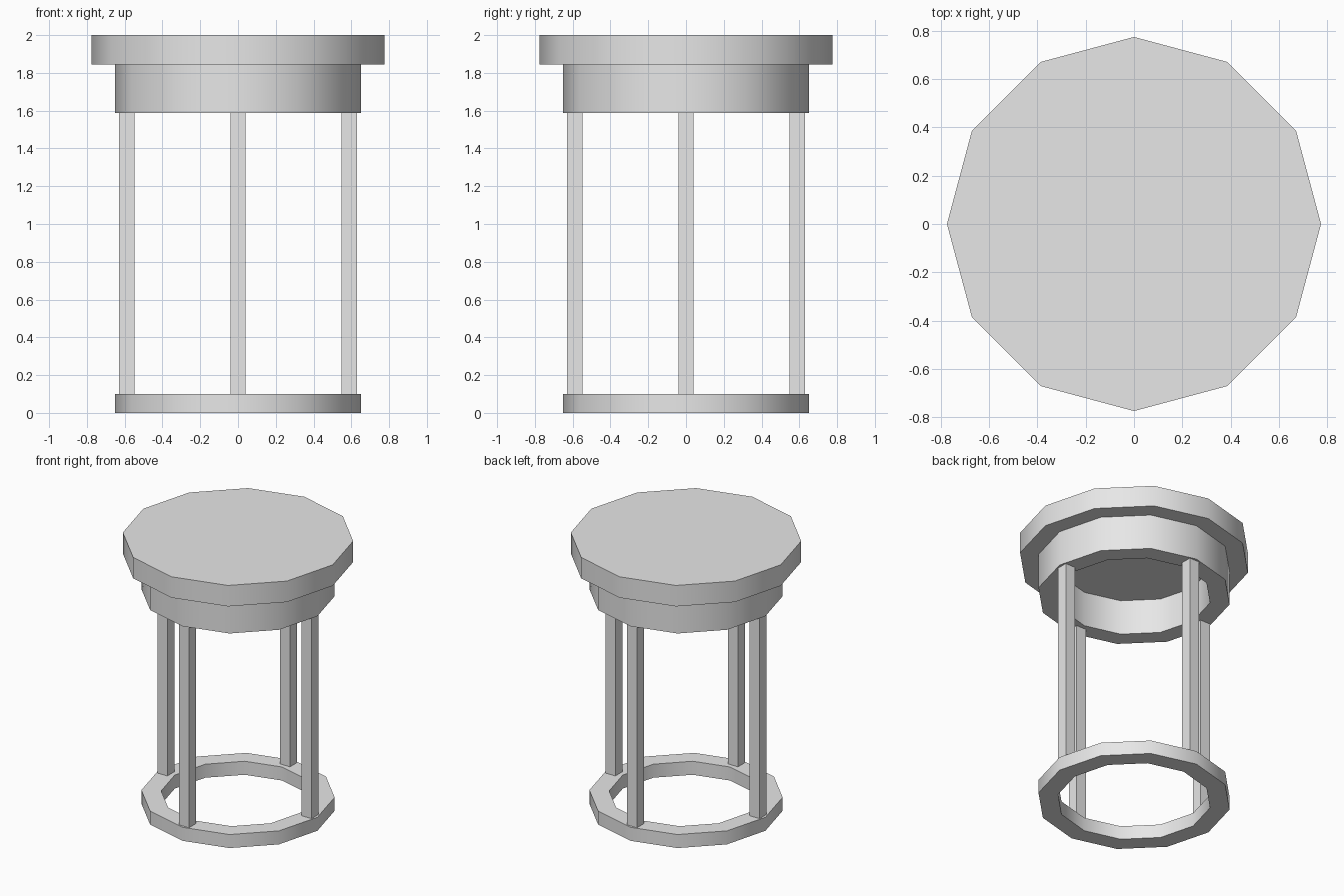
import bpy, bmesh
from math import cos, sin, pi, radians

cube = bpy.data.objects.get("Cube")
if cube:
    bpy.data.objects.remove(cube, do_unlink=True)

SIDES = 12

grey = bpy.data.materials.new("light grey")
grey.use_nodes = True
colour = (0.8, 0.8, 0.8, 1)
grey.diffuse_color = colour
grey.node_tree.nodes["Principled BSDF"].inputs["Base Color"].default_value = colour


def finish(name, bm):
    """Turn a bmesh into a smooth-by-angle object."""
    bmesh.ops.recalc_face_normals(bm, faces=bm.faces)
    mesh = bpy.data.meshes.new(name)
    bm.to_mesh(mesh)
    bm.free()
    mesh.materials.append(grey)
    obj = bpy.data.objects.new(name, mesh)
    bpy.context.collection.objects.link(obj)
    bpy.ops.object.select_all(action="DESELECT")
    obj.select_set(True)
    bpy.context.view_layer.objects.active = obj
    bpy.ops.object.shade_smooth_by_angle(angle=radians(35))
    return obj


def loop(bm, r, z):
    return [bm.verts.new((r * cos(2 * pi * i / SIDES), r * sin(2 * pi * i / SIDES), z))
            for i in range(SIDES)]


def bridge(bm, a, b):
    for i in range(SIDES):
        j = (i + 1) % SIDES
        bm.faces.new((a[i], a[j], b[j], b[i]))


def disc(name, r, z0, z1):
    bm = bmesh.new()
    low, high = loop(bm, r, z0), loop(bm, r, z1)
    bridge(bm, low, high)
    bm.faces.new(low)
    bm.faces.new(high)
    return finish(name, bm)


def ring(name, r_out, r_in, z0, z1):
    bm = bmesh.new()
    loops = [loop(bm, r, z) for r, z in ((r_out, z0), (r_out, z1), (r_in, z1), (r_in, z0))]
    for k in range(4):
        bridge(bm, loops[k], loops[(k + 1) % 4])
    return finish(name, bm)


def post(name, x, y, w, z0, z1):
    bm = bmesh.new()
    bmesh.ops.create_cube(bm, size=1)
    for v in bm.verts:
        v.co = (x + v.co.x * w, y + v.co.y * w, (z0 + z1) / 2 + v.co.z * (z1 - z0))
    return finish(name, bm)


# Round seat, the hollow apron below it, and the floor ring
disc("seat", 0.775, 1.845, 2.0)
ring("apron", 0.65, 0.517, 1.587, 1.845)
ring("foot_ring", 0.65, 0.517, 0.0, 0.1)

# Four square legs between the two rings
for side, dx, dy in (("left", 1, 0), ("right", -1, 0), ("front", 0, -1), ("back", 0, 1)):
    post(side + "_leg", dx * 0.59, dy * 0.59, 0.082, 0.1, 1.587)
